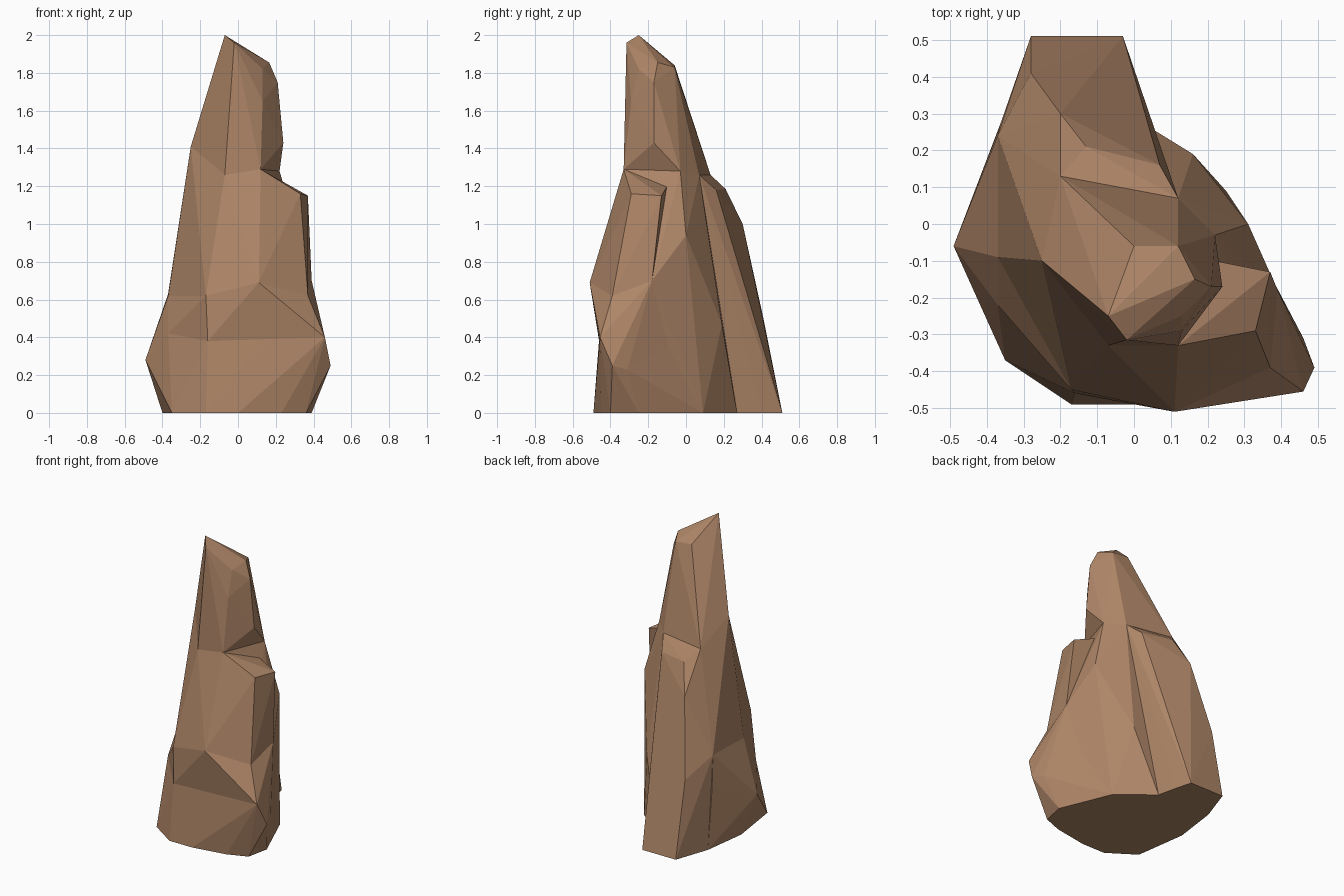
import bpy, bmesh

if "Cube" in bpy.data.objects:
    bpy.data.objects.remove(bpy.data.objects["Cube"])

# Key contours of the rock, from top to ground
crest = [(-.07, -.25, 2), (-.02, -.315, 1.96), (0, -.06, 1.84), (.12, -.06, 1.83),
         (.165, -.15, 1.855), (.13, -.25, 1.82), (.21, -.17, 1.75), (.13, -.29, 1.65),
         (.24, -.17, 1.43)]
shoulder = [(-.25, -.10, 1.41), (-.20, .13, 1.26), (.12, .07, 1.26), (.22, -.03, 1.28),
            (.12, -.33, 1.29), (-.07, -.33, 1.26)]
waist = [(-.37, -.09, .62), (-.17, -.45, .62), (.11, -.51, .69), (.37, -.39, .62),
         (.39, -.18, .70), (-.37, .24, .63), (.23, .10, .64)]
knee = [(-.49, -.06, .28), (-.37, -.22, .42), (-.16, -.46, .38), (.13, -.46, .39),
        (.46, -.455, .40), (.49, -.39, .25), (.46, -.31, .23), (.24, .09, .45),
        (-.37, .25, .40)]
ground = [(-.40, -.02, 0), (-.35, -.37, 0), (-.17, -.49, 0), (0, -.49, 0), (.23, -.45, 0),
          (.36, -.40, 0), (.39, -.25, 0), (.25, .09, 0), (-.36, .28, 0)]

# Buttresses that break away from the main spire
ledge = [(.12, -.33, 1.29), (.33, -.29, 1.16), (.37, -.13, 1.15), (.22, -.10, 1.20),
         (.10, -.10, 1.0), (.11, -.51, .69), (.37, -.39, .62), (.39, -.18, .70)]
side_rib = [(.22, -.03, 1.28), (.12, .07, 1.26), (.31, 0, .94), (.23, .10, .64),
            (.14, .15, .66), (.39, -.18, .70), (.39, -.20, .44), (.16, .19, .47),
            (.39, -.25, 0), (.25, .09, 0), (.03, .27, 0), (-.1, 0, 0), (-.1, 0, 1.2)]
back_fin = [(-.20, .13, 1.26), (.12, .07, 1.26), (-.13, .21, 1.185), (.07, .16, 1.18),
            (-.20, .30, 1.0), (-.37, .24, .63), (-.28, .41, .50), (.03, .30, .47),
            (-.03, .51, 0), (-.28, .51, 0), (-.36, .28, 0), (0, .40, 0), (.03, .27, 0),
            (0, 0, 0), (0, 0, 1.1)]

stone = bpy.data.materials.new("stone")
stone.diffuse_color = (.42, .235, .135, 1)
stone.use_nodes = True
stone.node_tree.nodes["Principled BSDF"].inputs["Base Color"].default_value = stone.diffuse_color


def chunk(name, points):
    """Faceted convex block of rock around the given corner points."""
    bm = bmesh.new()
    for p in points:
        bm.verts.new(p)
    hull = bmesh.ops.convex_hull(bm, input=bm.verts)
    inside = {g for g in hull["geom_interior"] + hull["geom_unused"]
              if isinstance(g, bmesh.types.BMVert)}
    bmesh.ops.delete(bm, geom=list(inside), context='VERTS')
    bmesh.ops.recalc_face_normals(bm, faces=bm.faces)
    mesh = bpy.data.meshes.new(name)
    bm.to_mesh(mesh)
    bm.free()
    mesh.materials.append(stone)
    obj = bpy.data.objects.new(name, mesh)
    bpy.context.collection.objects.link(obj)
    return obj


# Stack the chunks, then fuse them into a single rock
rock = chunk("rock_spire", crest + shoulder)
parts = [chunk("trunk", shoulder + waist), chunk("foot", waist + knee),
         chunk("skirt", knee + ground), chunk("ledge", ledge),
         chunk("side_rib", side_rib), chunk("back_fin", back_fin)]
for part in parts:
    fuse = rock.modifiers.new("fuse_" + part.name, 'BOOLEAN')
    fuse.operation = 'UNION'
    fuse.solver = 'EXACT'
    fuse.object = part
bpy.context.view_layer.update()
fused = bpy.data.meshes.new_from_object(
    rock.evaluated_get(bpy.context.evaluated_depsgraph_get()))
rock.modifiers.clear()
rock.data = fused
for part in parts:
    bpy.data.objects.remove(part)
